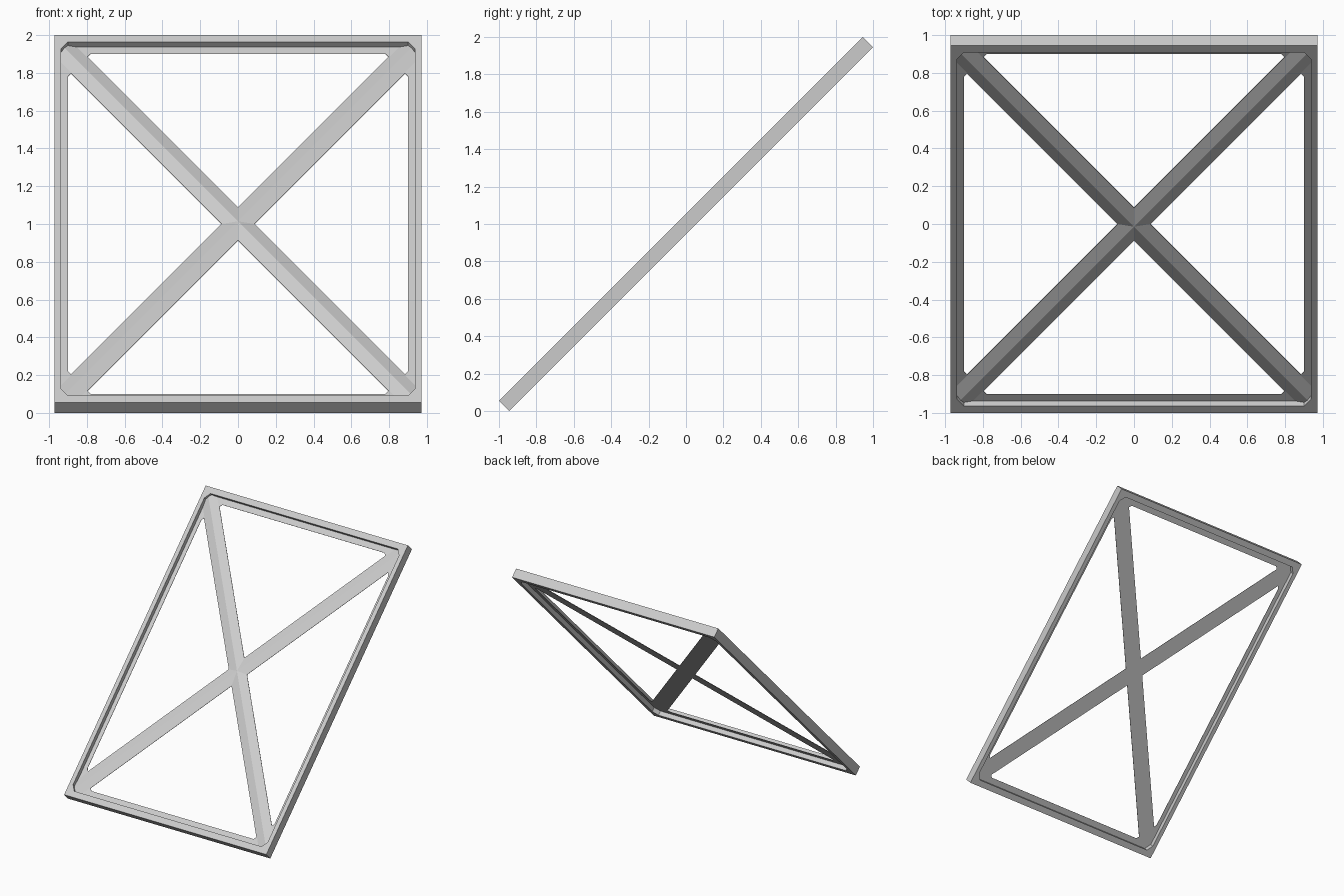
import bpy
import bmesh
from mathutils import Matrix, Vector

if "Cube" in bpy.data.objects:
    bpy.data.objects.remove(bpy.data.objects["Cube"])

HALF = 0.9725      # outer half size of the panel, measured in plan
DEPTH = 0.0275     # half thickness of the rim, as an offset in plan
RIM = 0.936        # inner edge of the rim
LEDGE = 0.9        # inner edge of the thin ledge
BAR = 0.088        # half width of a brace, measured along an axis
RIDGE = 0.0145     # height of the brace ridge

# Panel space (x, along slope, out of face) leaned back at 45 degrees
LEAN = Matrix(((1, 0, 0, 0), (0, 1, -1, 0), (0, 1, 1, 1), (0, 0, 0, 1)))

grey = bpy.data.materials.new("light_grey")
grey.use_nodes = True
grey.diffuse_color = (0.6, 0.6, 0.6, 1)
grey.node_tree.nodes["Principled BSDF"].inputs["Base Color"].default_value = grey.diffuse_color


def finish(name, bm):
    bm.transform(LEAN)
    bmesh.ops.recalc_face_normals(bm, faces=bm.faces)
    mesh = bpy.data.meshes.new(name)
    bm.to_mesh(mesh)
    bm.free()
    mesh.materials.append(grey)
    obj = bpy.data.objects.new(name, mesh)
    bpy.context.collection.objects.link(obj)
    return obj


def plate(name, loops, bottom, top):
    """Flat plate from an outline and its holes, extruded from bottom to top."""
    bm = bmesh.new()
    edges = []
    for loop in loops:
        verts = [bm.verts.new((x, p, bottom)) for x, p in loop]
        edges += [bm.edges.new((a, b)) for a, b in zip(verts, verts[1:] + verts[:1])]
    bmesh.ops.triangle_fill(bm, edges=edges, use_beauty=True)
    geom = bmesh.ops.extrude_face_region(bm, geom=bm.faces[:], use_keep_orig=True)["geom"]
    moved = [v for v in geom if isinstance(v, bmesh.types.BMVert)]
    bmesh.ops.translate(bm, verts=moved, vec=(0, 0, top - bottom))
    return finish(name, bm)


def four_turns(points):
    """The same points in each of the four quarter turns."""
    turned = []
    for i in range(4):
        part = []
        for x, p in points:
            for _ in range(i):
                x, p = -p, x
            part.append((x, p))
        turned.append(part)
    return turned


def ring(points):
    return [pt for part in four_turns(points) for pt in part]


# Outer rim with clipped inner corners
cut = RIM - 0.035
plate("outer_rim", [ring([(HALF, HALF)]), ring([(RIM, cut), (cut, RIM)])], -DEPTH, DEPTH)

# Thin web: ledge and cross left around four triangular openings
tip = LEDGE - BAR
opening = [(0, BAR), (tip - 0.015, LEDGE - 0.015), (tip - 0.032, LEDGE),
           (0.032 - tip, LEDGE), (0.015 - tip, LEDGE - 0.015)]
plate("thin_web", [ring([(RIM + 0.01, RIM + 0.01)])] + four_turns(opening), -0.001, 0.001)

# Ridged braces along both diagonals
for name, side in (("rising_brace", 1), ("falling_brace", -1)):
    bm = bmesh.new()
    along = Vector((0.92 * side, 0.92, 0))
    across = Vector((BAR / 2, -BAR / 2 * side, 0))
    ends = []
    for sign in (-1, 1):
        end = along * sign
        ends.append([bm.verts.new(v) for v in
                     (end - across, end + Vector((0, 0, RIDGE)), end + across)])
    for i in range(3):
        j = (i + 1) % 3
        bm.faces.new((ends[0][i], ends[0][j], ends[1][j], ends[1][i]))
    for end in ends:
        bm.faces.new(end)
    finish(name, bm)
